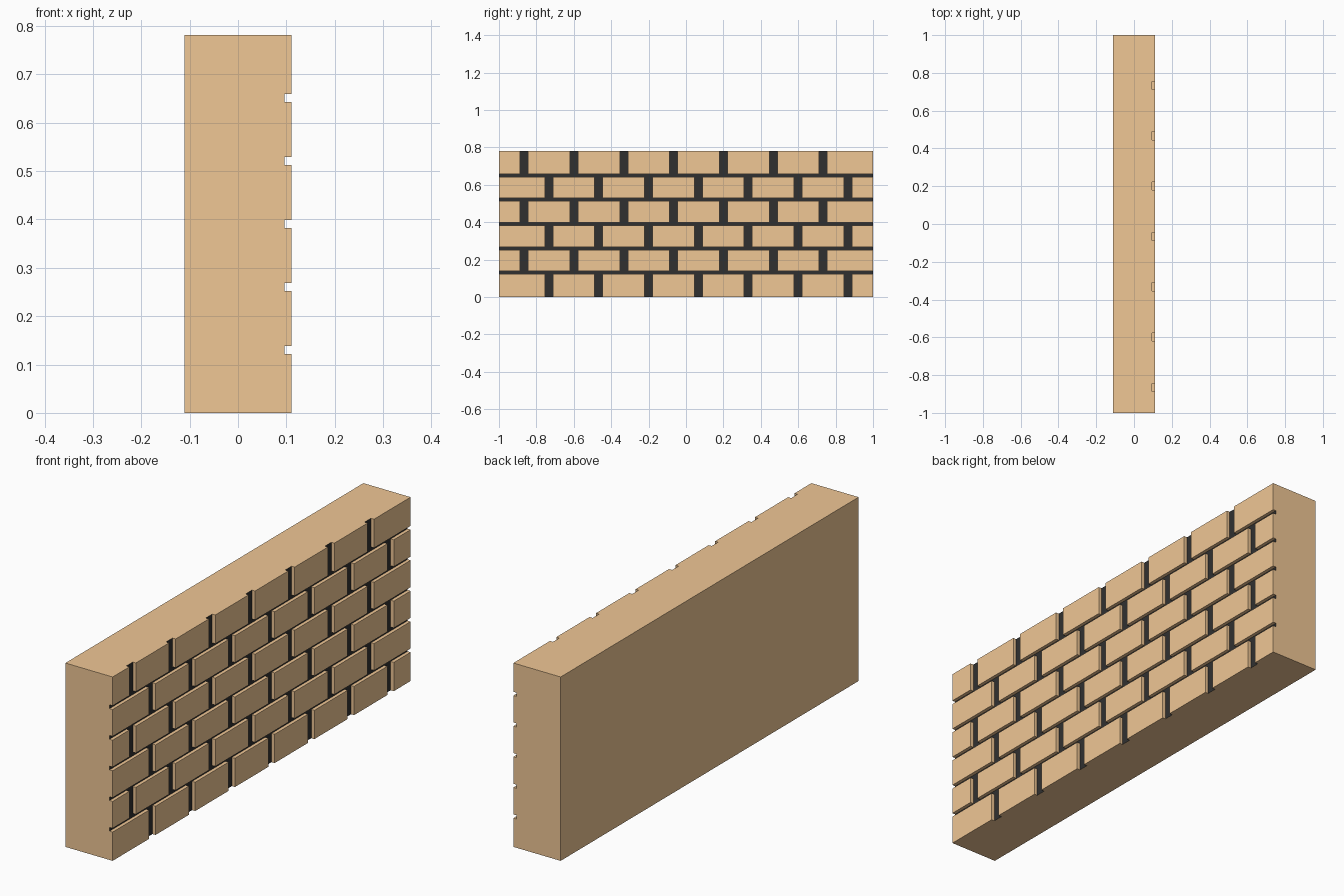
import bpy, bmesh
from mathutils import Vector

if "Cube" in bpy.data.objects:
    bpy.data.objects.remove(bpy.data.objects["Cube"])

HALF_X, FLOOR_X, HEIGHT = 0.111, 0.0965, 0.781
ROWS, PITCH = 6, 0.2665
ROW_H = HEIGHT / ROWS
BED, JOINT = 0.008, 0.0215          # half widths of flat and upright joints

# Joint positions: odd rows mirror even rows
joints = [[s * (-0.7335 + PITCH * i) for i in range(7)] for s in (1, -1)]


def is_brick(c):
    row = min(int(c.z / ROW_H), ROWS - 1)
    on_bed = any(abs(c.z - ROW_H * k) < BED for k in range(1, ROWS))
    return not on_bed and all(abs(c.y - j) > JOINT for j in joints[row % 2])


def material(name, color):
    m = bpy.data.materials.new(name)
    m.diffuse_color = (*color, 1)
    m.use_nodes = True
    m.node_tree.nodes["Principled BSDF"].inputs["Base Color"].default_value = m.diffuse_color
    return m


# Wall core up to the mortar face
bm = bmesh.new()
bmesh.ops.create_cube(bm, size=1)
for v in bm.verts:
    v.co = Vector((FLOOR_X if v.co.x > 0 else -HALF_X, v.co.y * 2, (v.co.z + 0.5) * HEIGHT))


def slice_at(co, no):
    bmesh.ops.bisect_plane(bm, geom=bm.verts[:] + bm.edges[:] + bm.faces[:],
                           plane_co=co, plane_no=no)


# Score the joint lines
for s in (-1, 1):
    for k in range(1, ROWS):
        slice_at((0, 0, ROW_H * k + s * BED), (0, 0, 1))
    for y in joints[0] + joints[1]:
        slice_at((0, y + s * JOINT, 0), (0, 1, 0))

# Raise the bricks, leaving the mortar recessed
bm.normal_update()
front = [f for f in bm.faces if f.normal.x > 0.9]
bricks = [f for f in front if is_brick(f.calc_center_median())]
for f in set(front) - set(bricks):
    f.material_index = 1
ext = bmesh.ops.extrude_face_region(bm, geom=bricks)["geom"]
bmesh.ops.translate(bm, vec=(HALF_X - FLOOR_X, 0, 0),
                    verts=[g for g in ext if isinstance(g, bmesh.types.BMVert)])
left = [f for f in bricks if f.is_valid]
if left:
    bmesh.ops.delete(bm, geom=left, context='FACES')

# Brick-coloured sides everywhere but the mortar floor
bm.normal_update()
for f in bm.faces:
    c = f.calc_center_median()
    f.material_index = int(f.normal.x > 0.9 and abs(c.x - FLOOR_X) < 1e-4)
# Merge the flat brick surfaces
edges = [e for e in bm.edges if all(f.material_index == 0 for f in e.link_faces)]
bmesh.ops.dissolve_limit(bm, angle_limit=0.01, edges=edges, verts=[])
bmesh.ops.recalc_face_normals(bm, faces=bm.faces[:])

mesh = bpy.data.meshes.new("brick_wall")
bm.to_mesh(mesh)
bm.free()
mesh.materials.append(material("brick", (0.87, 0.57, 0.30)))
mesh.materials.append(material("mortar", (0.03, 0.03, 0.03)))
bpy.context.collection.objects.link(bpy.data.objects.new("brick_wall", mesh))
